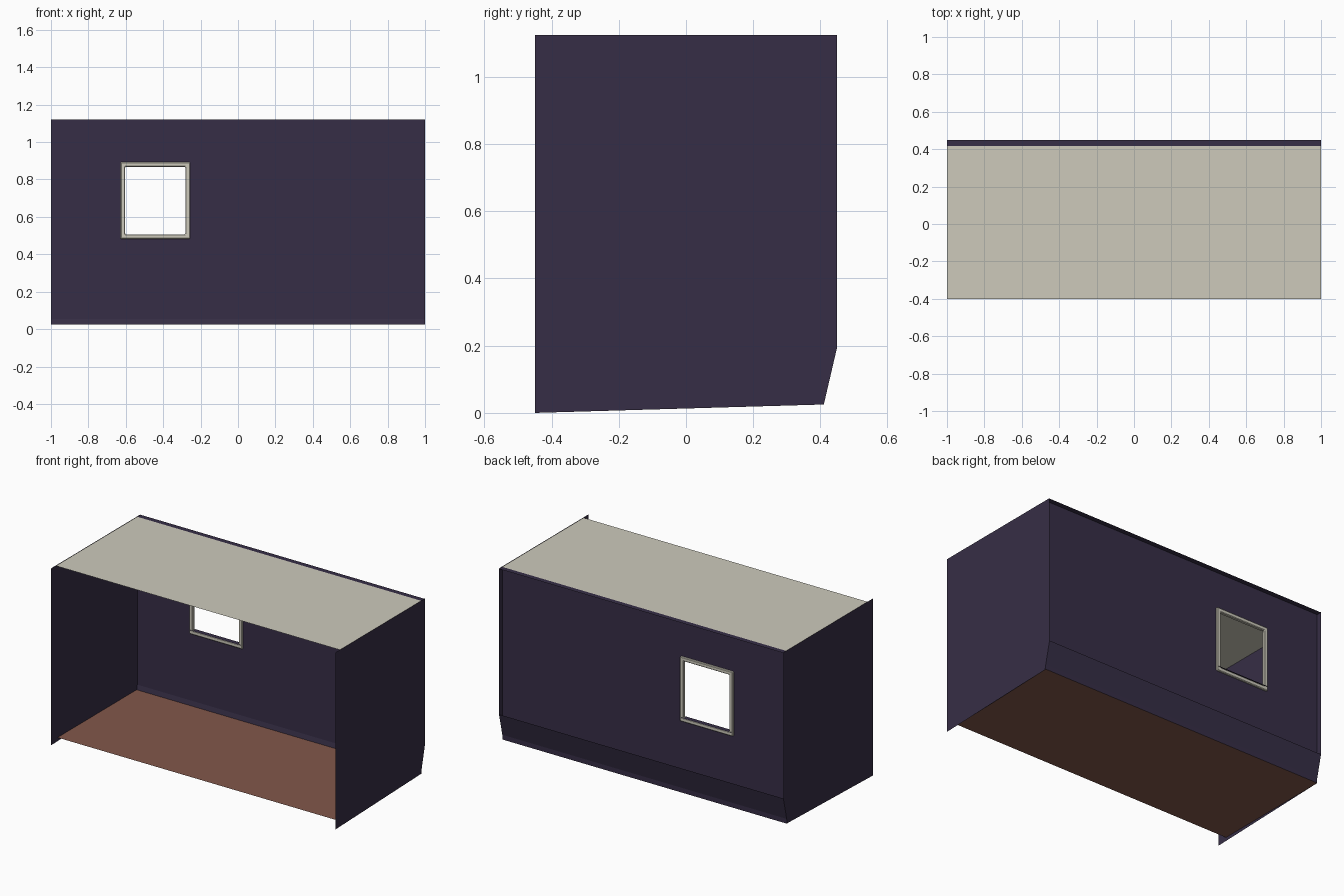
import bpy, bmesh

if "Cube" in bpy.data.objects:
    bpy.data.objects.remove(bpy.data.objects["Cube"])


def material(name, rgb):
    m = bpy.data.materials.new(name)
    m.diffuse_color = (*rgb, 1)
    m.use_nodes = True
    m.node_tree.nodes["Principled BSDF"].inputs["Base Color"].default_value = m.diffuse_color
    return m


PURPLE = material("dark purple", (0.037, 0.027, 0.061))
CREAM = material("cream", (0.61, 0.59, 0.50))
BRICK = material("brick brown", (0.225, 0.095, 0.070))


def make(name, verts, faces, mat):
    mesh = bpy.data.meshes.new(name)
    mesh.from_pydata(verts, [], faces)
    mesh.materials.append(mat)
    ob = bpy.data.objects.new(name, mesh)
    bpy.context.collection.objects.link(ob)
    return ob


def strip(name, a, b, mat, x0=-1.0, x1=1.0):
    """Flat sheet running along x between two (y, z) points."""
    return make(name, [(x0, *a), (x1, *a), (x1, *b), (x0, *b)], [(0, 1, 2, 3)], mat)


def ring(name, outer, inner, y, mat):
    """Upright sheet with a rectangular hole; rectangles are (x0, x1, z0, z1)."""
    verts = []
    for x0, x1, z0, z1 in (outer, inner):
        verts += [(x0, y, z0), (x1, y, z0), (x1, y, z1), (x0, y, z1)]
    faces = [(i, (i + 1) % 4, (i + 1) % 4 + 4, i + 4) for i in range(4)]
    return make(name, verts, faces, mat)


WALL_Y, BACK_Y, FLOOR_Z, TOP_Z = 0.417, 0.45, 0.025, 1.122

# End walls: thin sheets with a clipped lower back corner
profile = [(-0.45, 0), (0.41, FLOOR_Z), (BACK_Y, 0.197), (BACK_Y, 1.125), (-0.45, 1.125)]
for side, x in (("left", -1), ("right", 1)):
    make(side + "_wall", [(x, y, z) for y, z in profile], [tuple(range(5))], PURPLE)

# Back wall with window opening, recessed from the end walls' back edges
ring("back_wall", (-1, 1, FLOOR_Z, TOP_Z), (-0.615, -0.27, 0.495, 0.88), WALL_Y, PURPLE)
strip("top_ledge", (WALL_Y, TOP_Z), (BACK_Y, TOP_Z), PURPLE)
strip("lower_skirt", (0.41, FLOOR_Z), (BACK_Y, 0.197), PURPLE)

# Ceiling and floor
strip("ceiling", (-0.4, TOP_Z), (WALL_Y, TOP_Z), CREAM)
strip("floor", (-0.385, FLOOR_Z), (WALL_Y, FLOOR_Z), BRICK)

# Window frame: a solid ring straddling the wall, with a dark sill plate
frame = ring("window_frame", (-0.628, -0.256, 0.482, 0.893),
             (-0.603, -0.281, 0.507, 0.868), WALL_Y, CREAM)
solid = frame.modifiers.new("thickness", 'SOLIDIFY')
solid.thickness = 0.022
solid.offset = 0
bevel = frame.modifiers.new("soft_edges", 'BEVEL')
bevel.width = 0.004
bevel.segments = 1
strip("window_sill", (0.402, 0.508), (0.432, 0.508), PURPLE, -0.622, -0.262)
